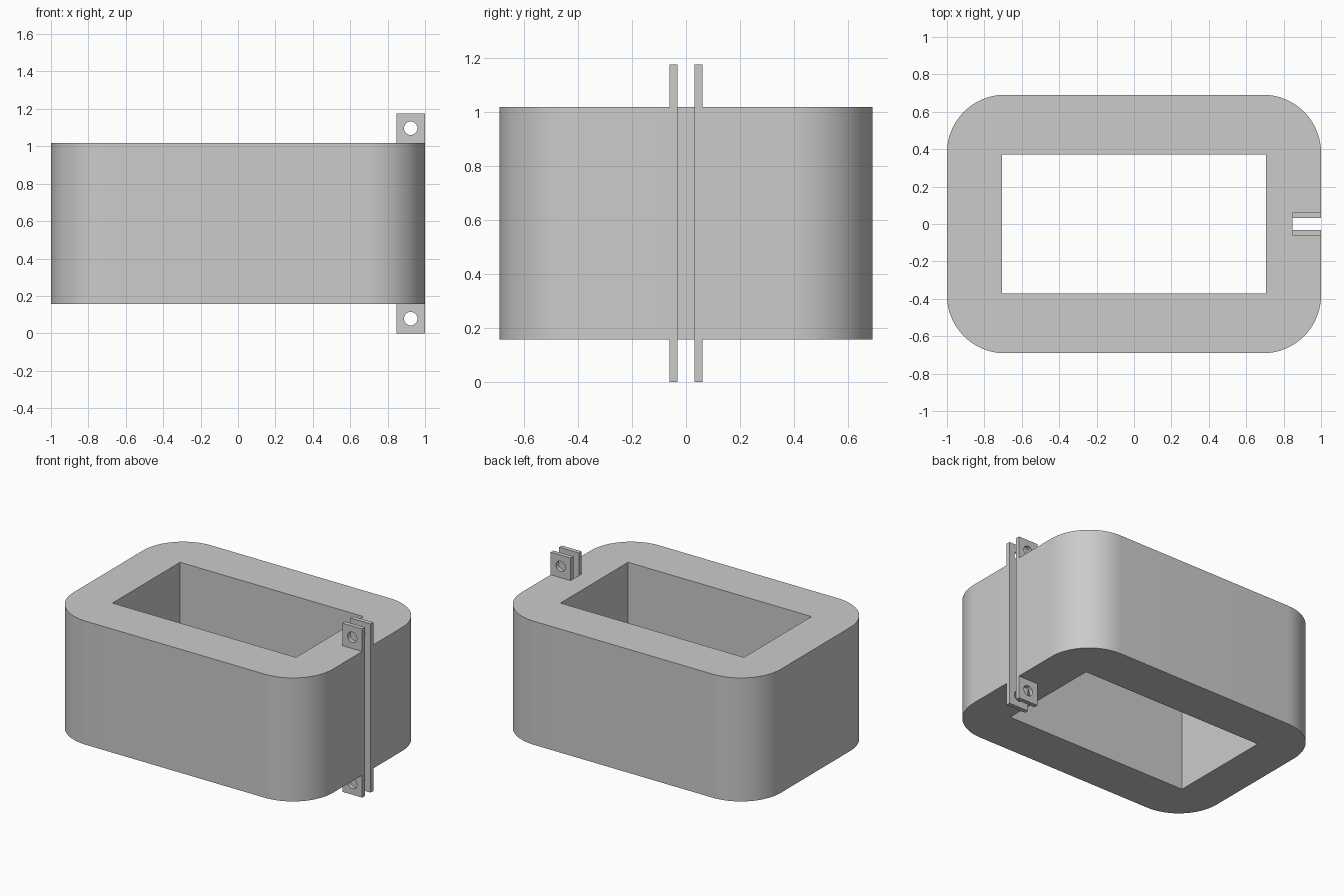
import bpy, bmesh, math
from mathutils import Matrix

cube = bpy.data.objects.get("Cube")
if cube:
    bpy.data.objects.remove(cube, do_unlink=True)

grey = bpy.data.materials.new("plain grey")
grey.use_nodes = True
colour = (0.6, 0.6, 0.6, 1)
grey.diffuse_color = colour
grey.node_tree.nodes["Principled BSDF"].inputs["Base Color"].default_value = colour


def arc(cx, cy, r, start, sweep, steps):
    """Points along a circular arc, angles in degrees."""
    angles = [math.radians(start + sweep * i / steps) for i in range(steps + 1)]
    return [(cx + r * math.cos(a), cy + r * math.sin(a)) for a in angles]


def rectangle(x0, x1, y0, y1):
    return [(x0, y0), (x1, y0), (x1, y1), (x0, y1)]


def plate(name, loops, depth, matrix):
    """Extrude a flat outline with holes, centred on its own plane."""
    curve = bpy.data.curves.new(name, 'CURVE')
    curve.dimensions = '2D'
    curve.fill_mode = 'BOTH'
    curve.extrude = depth / 2
    for loop in loops:
        spline = curve.splines.new('POLY')
        spline.points.add(len(loop) - 1)
        for point, (x, y) in zip(spline.points, loop):
            point.co = (x, y, 0, 1)
        spline.use_cyclic_u = True
    obj = bpy.data.objects.new(name, curve)
    bpy.context.collection.objects.link(obj)
    bpy.ops.object.select_all(action='DESELECT')
    obj.select_set(True)
    bpy.context.view_layer.objects.active = obj
    bpy.ops.object.convert(target='MESH')
    obj = bpy.context.object
    bm = bmesh.new()
    bm.from_mesh(obj.data)
    bmesh.ops.remove_doubles(bm, verts=bm.verts, dist=1e-5)
    bmesh.ops.transform(bm, matrix=matrix, verts=bm.verts)
    bmesh.ops.recalc_face_normals(bm, faces=bm.faces)
    bm.to_mesh(obj.data)
    bm.free()
    obj.data.materials.clear()
    obj.data.materials.append(grey)
    bpy.ops.object.shade_smooth_by_angle(angle=math.radians(30))
    return obj


HALF_X, HALF_Y, RADIUS = 1.0, 0.691, 0.31
BOTTOM, TOP, HEIGHT = 0.157, 1.018, 1.175
SLOT_X, SLOT_Y, TAB_Y = 0.847, 0.031, 0.061

# Thick rounded ring with a slot cut into its left end
outline = [(HALF_X, -SLOT_Y), (SLOT_X, -SLOT_Y), (SLOT_X, SLOT_Y), (HALF_X, SLOT_Y)]
for i, (sx, sy) in enumerate([(1, 1), (-1, 1), (-1, -1), (1, -1)]):
    outline += arc(sx * (HALF_X - RADIUS), sy * (HALF_Y - RADIUS), RADIUS, 90 * i, 90, 16)
window = rectangle(-0.707, 0.707, -0.372, 0.372)
plate("body", [outline, window], TOP - BOTTOM,
      Matrix.Translation((0, 0, (TOP + BOTTOM) / 2)))

# Drilled clamp tabs beside the slot, above and below the ring
for level, z0, z1 in (("lower", 0, BOTTOM), ("upper", TOP, HEIGHT)):
    for side, sign in (("front", -1), ("back", 1)):
        hole = arc((SLOT_X + HALF_X) / 2, (z0 + z1) / 2, 0.036, 0, 360, 32)[:-1]
        upright = Matrix.Translation((0, sign * (SLOT_Y + TAB_Y) / 2, 0)) @ Matrix.Rotation(math.pi / 2, 4, 'X')
        plate(f"{level}_{side}_tab", [rectangle(SLOT_X, HALF_X, z0, z1), hole],
              TAB_Y - SLOT_Y, upright)
